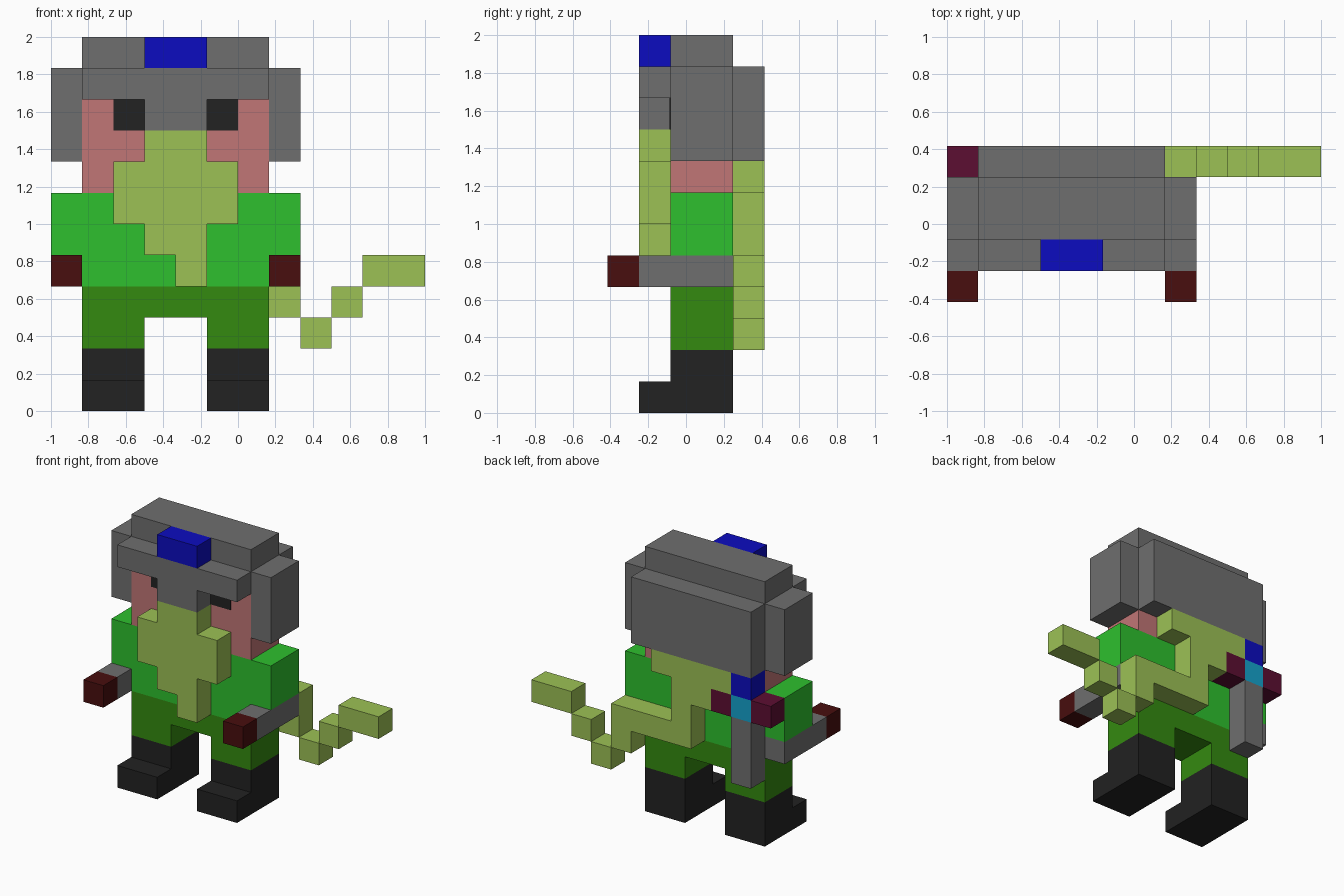
import bpy
import bmesh

cube = bpy.data.objects.get("Cube")
if cube:
    bpy.data.objects.remove(cube, do_unlink=True)

U = 1 / 6                      # edge length of one block
ORIGIN = (-1.0, -2.5 * U, 0.0)  # corner of the block grid
MID = 4                        # grid column of the body's centre line


def linear(c):
    c /= 255
    return c / 12.92 if c <= 0.04045 else ((c + 0.055) / 1.055) ** 2.4


def material(name, r, g, b):
    m = bpy.data.materials.new(name)
    col = (linear(r), linear(g), linear(b), 1)
    m.diffuse_color = col
    m.use_nodes = True
    bsdf = next(n for n in m.node_tree.nodes if n.type == 'BSDF_PRINCIPLED')
    bsdf.inputs["Base Color"].default_value = col
    return m


GREY = material("grey", 111, 111, 111)
LIME = material("lime", 156, 193, 85)
GREEN = material("bright_green", 46, 192, 46)
PANTS = material("dark_green", 52, 138, 16)
BLACK = material("near_black", 34, 34, 34)
SKIN = material("pink_skin", 193, 118, 118)
BROWN = material("dark_red_brown", 72, 14, 14)
BLUE = material("blue", 12, 12, 192)
MAROON = material("maroon", 92, 14, 50)
CYAN = material("cyan", 20, 163, 205)


def part(name, mat, *boxes):
    """Joins boxes given as (x0, x1, y0, y1, z0, z1) in grid units."""
    bm = bmesh.new()
    for b in boxes:
        verts = bmesh.ops.create_cube(bm, size=1)["verts"]
        for v in verts:
            for a in range(3):
                lo, hi = b[2 * a], b[2 * a + 1]
                v.co[a] = ORIGIN[a] + U * (hi if v.co[a] > 0 else lo)
    mesh = bpy.data.meshes.new(name)
    bm.to_mesh(mesh)
    bm.free()
    mesh.materials.append(mat)
    obj = bpy.data.objects.new(name, mesh)
    bpy.context.collection.objects.link(obj)
    return obj


def pair(name, mat, *boxes):
    """Makes a right part and its mirror image on the left."""
    part("right_" + name, mat, *boxes)
    part("left_" + name, mat,
         *[(2 * MID - b[1], 2 * MID - b[0]) + tuple(b[2:]) for b in boxes])


# Legs and boots
pair("boot", BLACK, (1, 3, 2, 4, 0, 2), (1, 3, 1, 2, 0, 1))
pair("trouser_leg", PANTS, (1, 3, 2, 4, 2, 3))
part("trouser_hips", PANTS, (1, 7, 2, 4, 3, 4))

# Torso and arms
part("shirt", GREEN, (1, 7, 2, 4, 4, 7))
pair("sleeve", GREEN, (0, 1, 2, 4, 5, 7))
pair("forearm", GREY, (0, 1, 1, 4, 4, 5))
pair("hand", BROWN, (0, 1, 0, 1, 4, 5))

# Head, with thin eye plates
part("head", SKIN, (1, 7, 2, 4, 7, 10))
pair("eye", BLACK, (2, 3, 1.97, 2, 9, 10))

# Helmet
part("helmet_cap", GREY, (1, 7, 2, 4, 10, 12))
part("helmet_brow", GREY, (1, 7, 1, 2, 10, 11))
part("helmet_nose_guard", GREY, (3, 5, 1, 2, 9, 10))
part("helmet_back", GREY, (1, 7, 4, 5, 8, 11))
pair("helmet_cheek", GREY, (0, 1, 2, 4, 8, 11))
part("helmet_gem", BLUE, (3, 5, 1, 2, 11, 12))

# Beard stepping down to an off-centre tip
part("beard", LIME,
     (3, 5, 1, 2, 8, 9), (2, 6, 1, 2, 6, 8),
     (3, 5, 1, 2, 5, 6), (4, 5, 1, 2, 4, 5))

# Back hair narrowing into a long trailing lock
part("back_hair", LIME,
     (2, 6, 4, 5, 7, 8), (3, 5, 4, 5, 6, 7), (4, 5, 4, 5, 5, 6))
part("trailing_lock", LIME,
     (4, 8, 4, 5, 4, 5), (7, 8, 4, 5, 3, 4), (8, 9, 4, 5, 2, 3),
     (9, 10, 4, 5, 3, 4), (10, 12, 4, 5, 4, 5))

# Sword carried on the back
part("sword_blade", GREY, (1, 2, 4, 5, 3, 6))
part("sword_guard", MAROON, (0, 1, 4, 5, 6, 7), (2, 3, 4, 5, 6, 7))
part("sword_jewel", CYAN, (1, 2, 4, 5, 6, 7))
part("sword_grip", BLUE, (1, 2, 4, 5, 7, 8))
